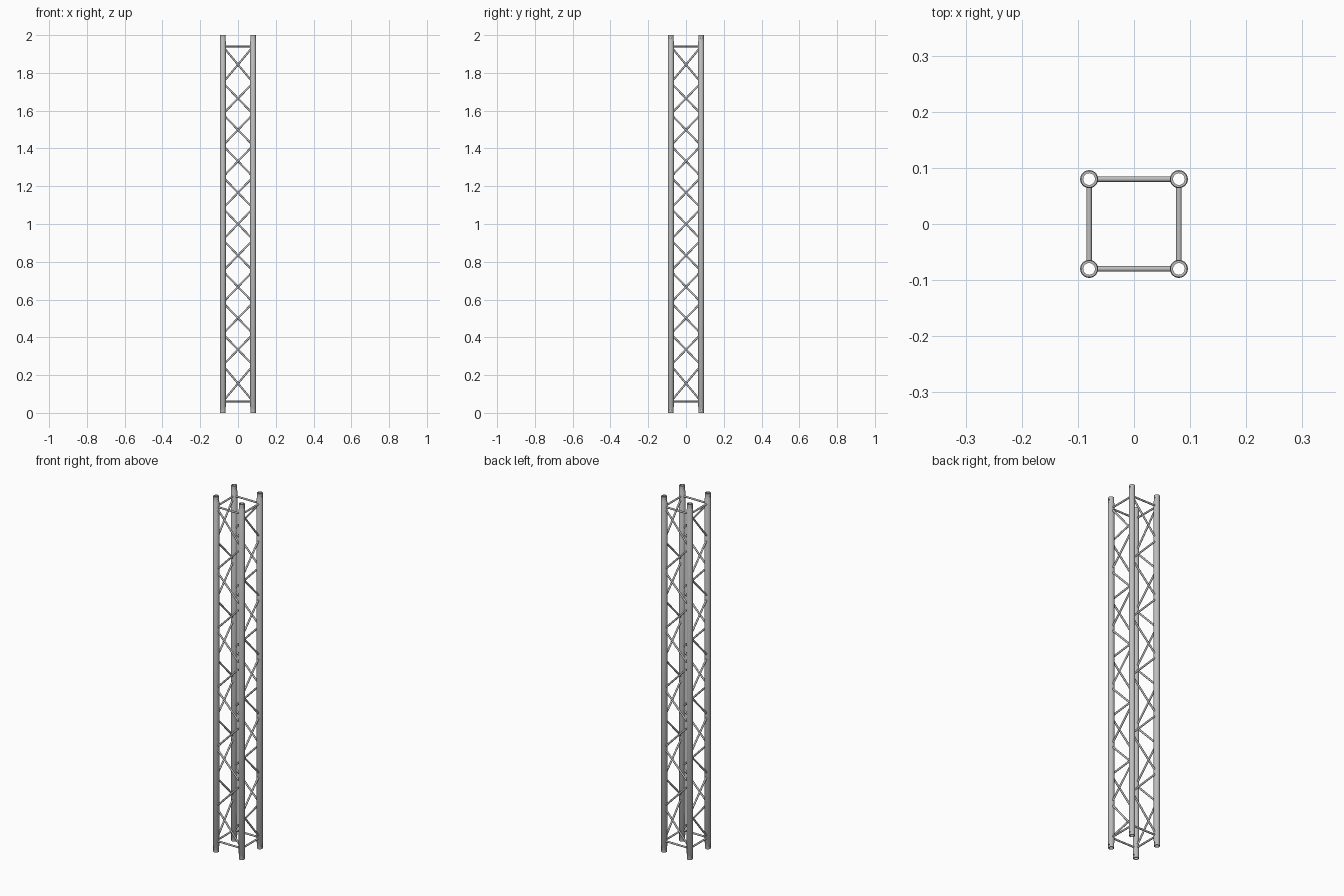
import bpy, bmesh, math
from mathutils import Vector, Matrix

if "Cube" in bpy.data.objects:
    bpy.data.objects.remove(bpy.data.objects["Cube"], do_unlink=True)

HALF = 0.08          # chord centre offset
CHORD_R, SLEEVE_R, BORE_R, BRACE_R = 0.016, 0.0148, 0.0105, 0.005
END, TOP = 0.03, 2.0

metal = bpy.data.materials.new("aluminium_grey")
metal.use_nodes = True
colour = (0.52, 0.52, 0.52, 1)
metal.diffuse_color = colour
metal.node_tree.nodes["Principled BSDF"].inputs["Base Color"].default_value = colour


def finish(bm, name):
    bmesh.ops.recalc_face_normals(bm, faces=bm.faces)
    mesh = bpy.data.meshes.new(name)
    bm.to_mesh(mesh)
    bm.free()
    mesh.materials.append(metal)
    obj = bpy.data.objects.new(name, mesh)
    bpy.context.collection.objects.link(obj)
    return obj


def smooth(obj):
    bpy.ops.object.select_all(action='DESELECT')
    obj.select_set(True)
    bpy.context.view_layer.objects.active = obj
    bpy.ops.object.shade_smooth_by_angle(angle=math.radians(35))


def rod(bm, a, b, radius, sides=16):
    a, b = Vector(a), Vector(b)
    axis = b - a
    matrix = Matrix.Translation((a + b) / 2) @ axis.to_track_quat('Z', 'Y').to_matrix().to_4x4()
    bmesh.ops.create_cone(bm, cap_ends=True, segments=sides, radius1=radius,
                          radius2=radius, depth=axis.length, matrix=matrix)


def tube(name, x, y, outline, sides=32):
    # Closed (radius, height) outline turned around a vertical axis
    bm = bmesh.new()
    rings = []
    for r, z in outline:
        rings.append([bm.verts.new((x + r * math.cos(2 * math.pi * i / sides),
                                    y + r * math.sin(2 * math.pi * i / sides), z))
                      for i in range(sides)])
    for k, ring in enumerate(rings):
        nxt = rings[(k + 1) % len(rings)]
        for i in range(sides):
            j = (i + 1) % sides
            bm.faces.new((ring[i], ring[j], nxt[j], nxt[i]))
    return finish(bm, name)


# Hollow chords with slightly narrower end sleeves
outline = [(BORE_R, 0), (SLEEVE_R, 0), (SLEEVE_R, END), (CHORD_R, END + 0.002),
           (CHORD_R, TOP - END - 0.002), (SLEEVE_R, TOP - END), (SLEEVE_R, TOP), (BORE_R, TOP)]
corners = {"front_left": (1, -1), "front_right": (-1, -1),
           "back_left": (1, 1), "back_right": (-1, 1)}
for label, (sx, sy) in corners.items():
    x, y = sx * HALF, sy * HALF
    chord = tube(label + "_chord", x, y, outline)
    # Pin holes through each sleeve
    bm = bmesh.new()
    for z in (END / 2, TOP - END / 2):
        rod(bm, (x - 0.03, y, z), (x + 0.03, y, z), 0.004, 12)
    cutter = finish(bm, label + "_pin_cutter")
    cutter.hide_render = True
    cutter.hide_viewport = True
    cut = chord.modifiers.new("pin_holes", 'BOOLEAN')
    cut.operation = 'DIFFERENCE'
    cut.solver = 'EXACT'
    cut.object = cutter
    smooth(chord)

# Heights where the zigzag meets the chords
LOW, FIRST = 0.06, 0.252
step = (TOP - 2 * FIRST) / 9
nodes = [LOW] + [FIRST + step * i for i in range(10)] + [TOP - LOW]

# One lattice side, repeated by quarter turns; rods stop inside the chord walls
INSET = (HALF - CHORD_R + 0.002) / HALF
for k, side in enumerate(("front", "left", "back", "right")):
    turn = Matrix.Rotation(k * math.pi / 2, 4, 'Z')
    bm = bmesh.new()
    for i, (z0, z1) in enumerate(zip(nodes, nodes[1:])):
        sx = 1 if i % 2 == 0 else -1
        mid, half = (z0 + z1) / 2, (z1 - z0) / 2 * INSET
        rod(bm, (sx * HALF * INSET, -HALF, mid - half),
            (-sx * HALF * INSET, -HALF, mid + half), BRACE_R)
    bm.transform(turn)
    smooth(finish(bm, side + "_diagonal_braces"))
    bm = bmesh.new()
    for z in (LOW, TOP - LOW):
        rod(bm, (-HALF * INSET, -HALF, z), (HALF * INSET, -HALF, z), BRACE_R)
    bm.transform(turn)
    smooth(finish(bm, side + "_end_rails"))
